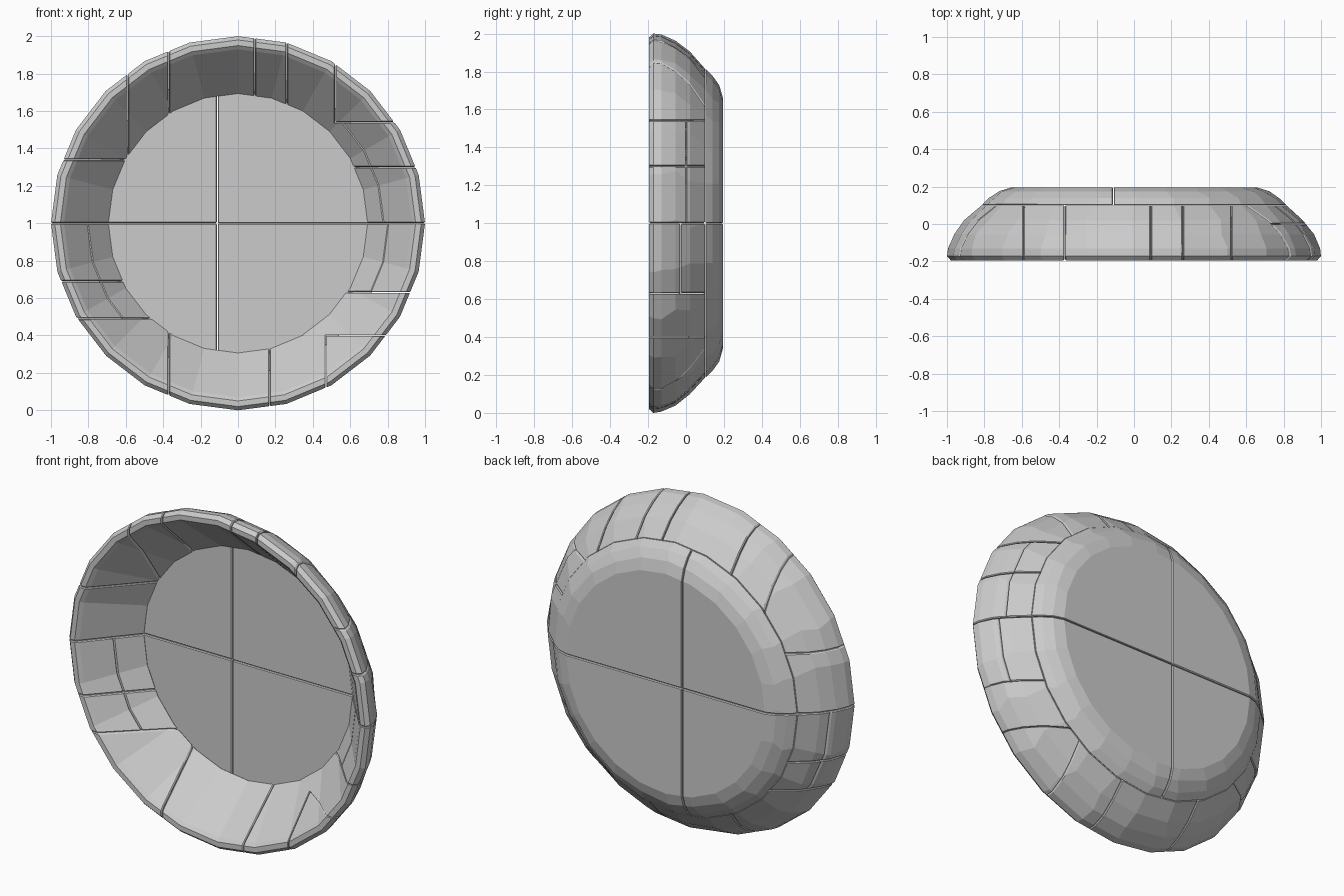
import bpy, bmesh, math, random
from mathutils import Vector

if "Cube" in bpy.data.objects:
    bpy.data.objects.remove(bpy.data.objects["Cube"])

random.seed(4)
SIDES = 24
GAP = 0.002
SEAM = 0.1          # depth of the joint between rim stones and back plate

# (radius, y, jitter) profiles, turned around the y axis at z = 1
RIM = [(0.69, SEAM, 0), (0.93, -0.178, 0), (0.95, -0.195, 0), (0.98, -0.195, 0),
       (1.0, -0.172, 0), (0.995, -0.13, 0.002), (0.96, -0.055, 0.005),
       (0.905, 0.02, 0.005), (0.815, SEAM, 0)]
BACK = [(0.815, SEAM + GAP, 0), (0.775, 0.14, 0.005), (0.725, 0.175, 0.005),
        (0.66, 0.195, 0)]


def lathe(profile, closed):
    bm = bmesh.new()
    rings = []
    for r, y, jit in profile:
        ring = []
        for i in range(SIDES):
            a = math.tau * (i + random.uniform(-25, 25) * jit) / SIDES
            rr = r + random.uniform(-jit, jit)
            ring.append(bm.verts.new((rr * math.cos(a), y, 1 + rr * math.sin(a))))
        rings.append(ring)
    n = len(rings)
    for k in range(n if closed else n - 1):
        a, b = rings[k], rings[(k + 1) % n]
        for i in range(SIDES):
            j = (i + 1) % SIDES
            bm.faces.new((a[i], a[j], b[j], b[i]))
    if not closed:
        bm.faces.new(rings[0])
        bm.faces.new(rings[-1])
    bmesh.ops.recalc_face_normals(bm, faces=bm.faces)
    return bm


def stone(name, base, cuts):
    """Keep the part of base inside every (axis, low/high sign, value) half space."""
    bm = base.copy()
    for axis, sign, value in cuts:
        n = Vector((0, 0, 0))
        n["xyz".index(axis)] = -sign
        co = -n * sign * 0
        co["xyz".index(axis)] = value + sign * GAP
        res = bmesh.ops.bisect_plane(bm, geom=bm.verts[:] + bm.edges[:] + bm.faces[:],
                                     dist=1e-5, plane_co=co, plane_no=n, clear_outer=True)
        edges = [e for e in res["geom_cut"]
                 if isinstance(e, bmesh.types.BMEdge) and e.is_valid and e.is_boundary]
        if edges:
            bmesh.ops.edgeloop_fill(bm, edges=edges)
    bmesh.ops.recalc_face_normals(bm, faces=bm.faces)
    me = bpy.data.meshes.new(name)
    bm.to_mesh(me)
    bm.free()
    ob = bpy.data.objects.new(name, me)
    bpy.context.collection.objects.link(ob)
    # slightly worn edges along the joints
    bev = ob.modifiers.new("worn_edges", "BEVEL")
    bev.width = 0.005
    bev.segments = 1
    bev.limit_method = "ANGLE"
    bev.angle_limit = math.radians(50)


rim = lathe(RIM, True)
back = lathe(BACK, False)

# Rim stones along the top and bottom
top = [-0.59, -0.37, 0.09, 0.26, 0.52]
bottom = [-0.37, 0.17, 0.47]
for label, xs, s in (("top", top, 1), ("bottom", bottom, -1)):
    for i, (a, b) in enumerate(zip(xs, xs[1:])):
        stone(f"{label}_rim_stone_{i}", rim, [("x", 1, a), ("x", -1, b), ("z", s, 1)])

# Corner rim stones
stone("upper_left_rim_stone", rim, [("x", -1, -0.59), ("z", 1, 1.34)])
stone("upper_right_rim_stone", rim, [("x", 1, 0.52), ("z", 1, 1.54)])
stone("lower_left_rim_stone", rim, [("x", -1, -0.37), ("z", -1, 0.49)])
stone("lower_right_rim_stone", rim, [("x", 1, 0.47), ("z", -1, 0.40)])

# Side rim stones: (side, low z, high z, depth of layer split or None)
sides = [(-1, 1.0, 1.34, None), (-1, 0.69, 1.0, -0.03), (-1, 0.49, 0.69, -0.03),
         (1, 1.3, 1.54, 0.0), (1, 1.0, 1.3, 0.0), (1, 0.63, 1.0, -0.03),
         (1, 0.40, 0.63, None)]
for i, (s, lo, hi, split) in enumerate(sides):
    cuts = [("x", s, 0), ("z", 1, lo), ("z", -1, hi)]
    if split is None:
        stone(f"side_rim_stone_{i}", rim, cuts)
    else:
        stone(f"side_front_stone_{i}", rim, cuts + [("y", -1, split)])
        stone(f"side_back_stone_{i}", rim, cuts + [("y", 1, split)])

# Back plate in four slabs
for sx in (-1, 1):
    for sz in (-1, 1):
        stone(f"back_slab_{'left' if sx < 0 else 'right'}_{'low' if sz < 0 else 'high'}",
              back, [("x", sx, -0.11), ("z", sz, 1.0)])
rim.free()
back.free()
